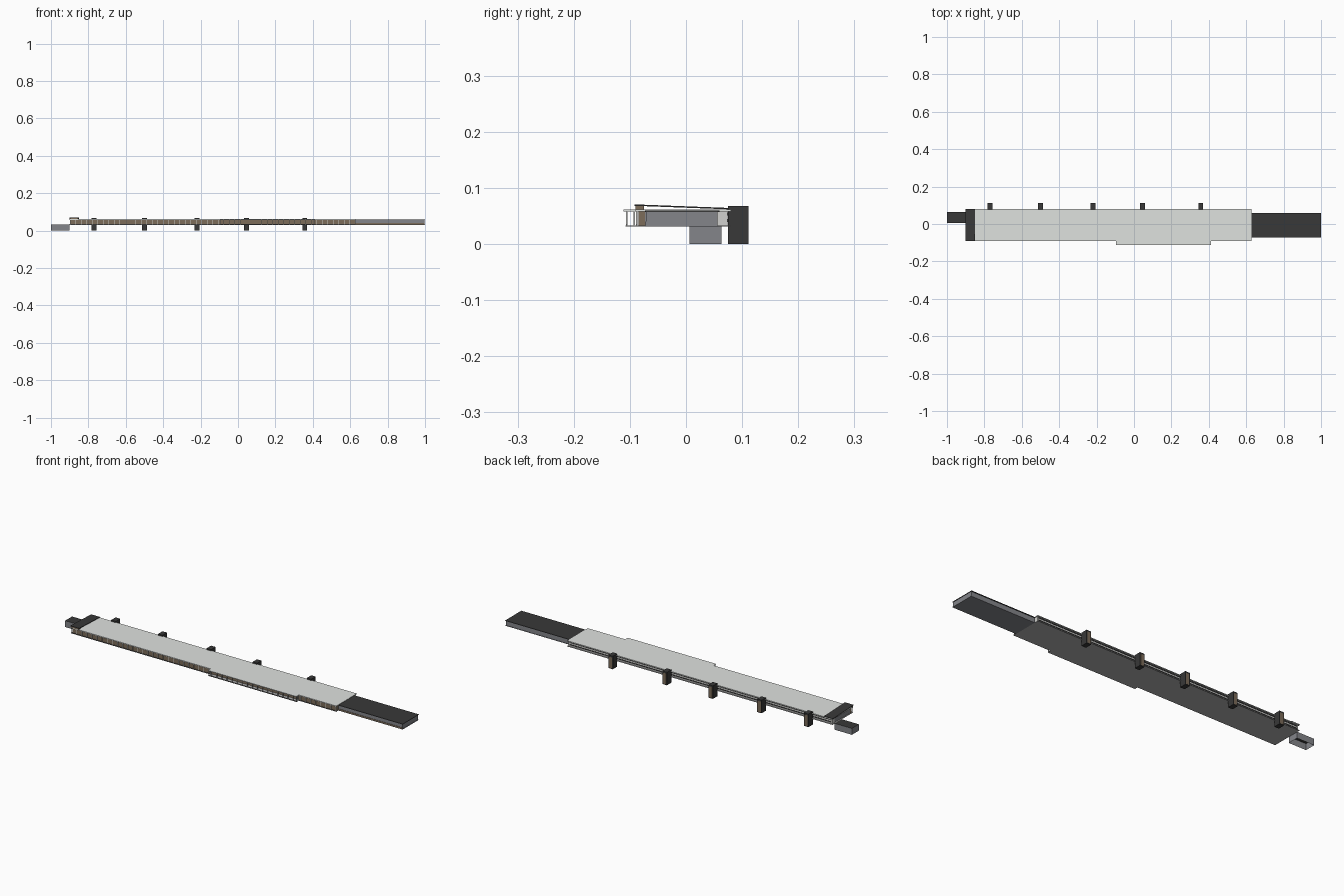
import bpy, bmesh

if "Cube" in bpy.data.objects:
    bpy.data.objects.remove(bpy.data.objects["Cube"])


def material(name, r, g, b):
    m = bpy.data.materials.new(name)
    m.use_nodes = True
    m.diffuse_color = (r, g, b, 1)
    m.node_tree.nodes["Principled BSDF"].inputs["Base Color"].default_value = (r, g, b, 1)
    return m


ROOF = material("pale roof grey", 0.74, 0.76, 0.74)
DARK = material("charcoal", 0.04, 0.04, 0.04)
WALL = material("wall grey", 0.23, 0.235, 0.255)
SLAB = material("concrete grey", 0.43, 0.43, 0.43)
WHITE = material("off white", 0.64, 0.64, 0.62)
WOOD = material("warm brown", 0.2, 0.15, 0.1)


def boxes(name, spans, mat, top=None, open_bottom=False):
    """One object from (x0, x1, y0, y1, z0, z1) spans."""
    bm = bmesh.new()
    for x0, x1, y0, y1, z0, z1 in spans:
        for v in bmesh.ops.create_cube(bm, size=1)["verts"]:
            v.co.x = x1 if v.co.x > 0 else x0
            v.co.y = y1 if v.co.y > 0 else y0
            v.co.z = z1 if v.co.z > 0 else z0
    bm.normal_update()
    for f in bm.faces:
        f.material_index = int(top is not None and f.normal.z > 0.5)
    if open_bottom:
        down = [f for f in bm.faces if f.normal.z < -0.5]
        bmesh.ops.delete(bm, geom=down, context='FACES')
    me = bpy.data.meshes.new(name)
    bm.to_mesh(me)
    bm.free()
    for m in (mat, top or mat):
        me.materials.append(m)
    ob = bpy.data.objects.new(name, me)
    bpy.context.collection.objects.link(ob)
    return ob


LEFT, RIGHT = -0.9, 0.629          # ends of the main hall
BAY0, BAY1 = -0.096, 0.413         # ends of the projecting bay
FLOOR, EAVES = 0.033, 0.058

# Floor and roof slabs, with the bay stepping out at the front
for name, z0, z1, bay_y, mat in (("floor", 0.031, FLOOR, -0.108, SLAB),
                                 ("roof", EAVES, 0.061, -0.111, ROOF)):
    boxes(name + "_slab", [(LEFT, RIGHT, -0.09, 0.08, z0, z1)], mat)
    boxes("bay_" + name, [(BAY0, BAY1, bay_y, -0.09, z0, z1)], mat)

# Hall core and long walls
boxes("hall_core", [(LEFT + 0.005, RIGHT - 0.003, -0.073, 0.055, FLOOR, EAVES)], WALL)
boxes("front_wall", [(LEFT + 0.005, RIGHT - 0.003, -0.085, -0.073, FLOOR, EAVES)], WOOD)
boxes("back_wall", [(LEFT + 0.005, RIGHT - 0.003, 0.055, 0.074, FLOOR, EAVES)], WHITE)
boxes("back_window_band", [(LEFT + 0.01, RIGHT - 0.01, 0.074, 0.0755, z, z + 0.005)
                           for z in (0.039, 0.051)], DARK)

# Front mullions and rails, following the bay
bars = []
steps = 52
for i in range(steps + 1):
    x = LEFT + 0.003 + (RIGHT - LEFT - 0.006) * i / steps
    y = -0.107 if BAY0 < x < BAY1 else -0.089
    bars.append((x - 0.0012, x + 0.0012, y, y + 0.003, FLOOR, EAVES))
for x in (BAY0 + 0.002, BAY1 - 0.002):
    for y in (-0.107, -0.094):
        bars.append((x - 0.001, x + 0.001, y, y + 0.003, FLOOR, EAVES))
boxes("front_mullions", bars, WHITE)
rails = []
for x0, x1, y in ((LEFT, BAY0, -0.089), (BAY0, BAY1, -0.107), (BAY1, RIGHT, -0.089)):
    for z in (FLOOR, 0.0565):
        rails.append((x0, x1, y, y + 0.002, z, z + 0.0015))
boxes("front_rails", rails, DARK)

# Rear service towers
towers = [(x - 0.013, x + 0.013, 0.075, 0.111, 0, 0.068)
          for x in (-0.77, -0.5, -0.22, 0.045, 0.357)]
boxes("rear_towers", towers, DARK)
boxes("tower_panels", [(x0 + 0.004, x1 - 0.004, 0.111, 0.1115, 0.004, 0.06)
                       for x0, x1, *_ in towers], WOOD)

# Long low extension and its thin roof
boxes("extension", [(RIGHT, 0.998, -0.071, 0.056, 0.033, 0.057)], WALL)
boxes("extension_roof", [(RIGHT, 1.0, -0.073, 0.06, 0.057, 0.0595)], DARK)
boxes("extension_base", [(RIGHT, 1.0, -0.073, 0.058, 0.031, 0.033)], WALL)
boxes("extension_plinth", [(RIGHT, 0.998, -0.0725, -0.071, 0.033, 0.04)], WOOD)

# Small annex, open underneath
boxes("annex", [(-1.0, -0.9, 0.006, 0.063, 0, 0.033)], WALL, top=DARK, open_bottom=True)

# Raised end canopy: front block with a thin roof sloping to the rear
boxes("canopy_block", [(-0.898, -0.855, -0.09, -0.075, 0.061, 0.068)], WOOD)
canopy = boxes("canopy_roof", [(-0.902, -0.851, -0.092, 0.08, 0.068, 0.0705)], DARK)
for v in canopy.data.vertices:
    if v.co.y > 0:
        v.co.z -= 0.0065
